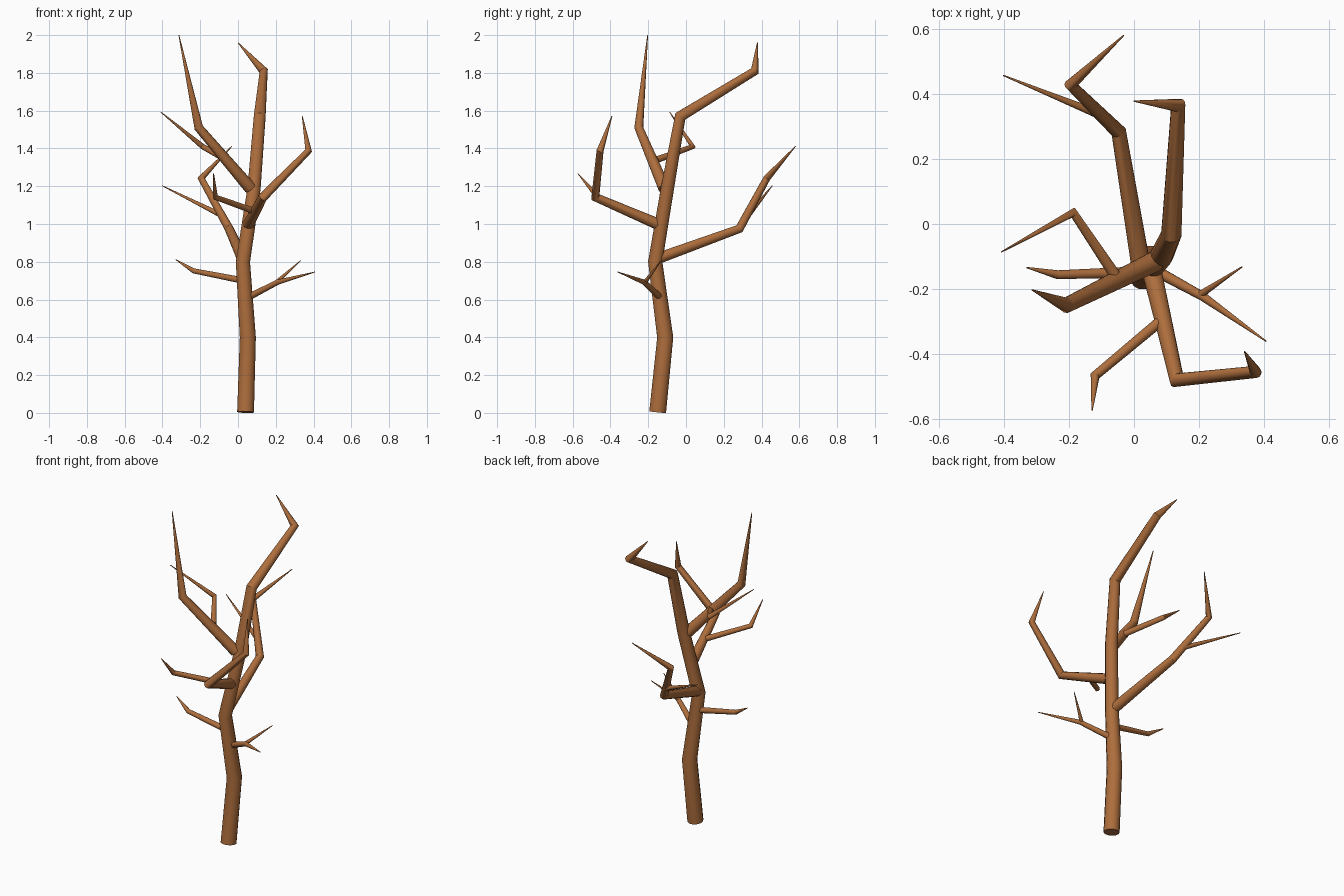
import bpy, bmesh, math
from mathutils import Vector

if "Cube" in bpy.data.objects:
    bpy.data.objects.remove(bpy.data.objects["Cube"])

SIDES = 12

bark = bpy.data.materials.new("brown bark")
bark.diffuse_color = (0.42, 0.155, 0.046, 1.0)
bark.use_nodes = True
bark.node_tree.nodes["Principled BSDF"].inputs["Base Color"].default_value = bark.diffuse_color


def limb(name, path):
    """Tapered tube through (x, y, z, radius) points, capped at both ends."""
    pts = [Vector(p[:3]) for p in path]
    dirs = [(b - a).normalized() for a, b in zip(pts, pts[1:])]
    bm = bmesh.new()
    rings = []
    side = dirs[0].orthogonal().normalized()
    for i, p in enumerate(pts):
        # each ring faces halfway between the neighbouring segments
        t = (dirs[max(i - 1, 0)] + dirs[min(i, len(dirs) - 1)]).normalized()
        side = (side - t * side.dot(t)).normalized()
        up = t.cross(side)
        r = path[i][3]
        rings.append([bm.verts.new(p + r * (side * math.cos(a) + up * math.sin(a)))
                      for a in (math.tau * k / SIDES for k in range(SIDES))])
    for lo, hi in zip(rings, rings[1:]):
        for k in range(SIDES):
            n = (k + 1) % SIDES
            bm.faces.new((lo[k], lo[n], hi[n], hi[k]))
    bm.faces.new(rings[0][::-1])
    bm.faces.new(rings[-1])
    me = bpy.data.meshes.new(name)
    bm.to_mesh(me)
    bm.free()
    me.materials.append(bark)
    ob = bpy.data.objects.new(name, me)
    bpy.context.collection.objects.link(ob)
    bpy.ops.object.select_all(action='DESELECT')
    ob.select_set(True)
    bpy.context.view_layer.objects.active = ob
    bpy.ops.object.shade_smooth_by_angle(angle=math.radians(35))


TIP = 0.002

# trunk, leaning back at the top
limb("trunk", [(.04, -.15, .004, .046), (.052, -.11, .40, .044), (.026, -.163, .80, .039),
               (.085, -.098, 1.19, .036), (.115, -.03, 1.57, .032),
               (.136, .365, 1.81, .024), (0, .378, 1.96, TIP)])

# upper left limb and its twig
limb("upper_left_branch", [(.065, -.115, 1.19, .033), (-.208, -.25, 1.51, .024),
                           (-.313, -.203, 2.0, TIP)])
limb("upper_left_twig", [(-.06, -.155, 1.34, .018), (-.187, .035, 1.41, .015),
                         (-.408, -.086, 1.592, TIP)])

# back limb and its twig
limb("back_branch", [(.028, -.17, .81, .031), (-.047, .283, .975, .024),
                     (-.195, .428, 1.242, .019), (-.032, .58, 1.412, TIP)])
limb("back_twig", [(-.085, .328, 1.045, .015), (-.402, .457, 1.203, TIP)])

# front limb and its twig
limb("front_branch", [(.056, -.15, 1.0, .031), (.132, -.48, 1.142, .025),
                      (.374, -.455, 1.388, .019), (.34, -.392, 1.572, TIP)])
limb("front_twig", [(.08, -.30, 1.07, .017), (-.12, -.467, 1.142, .015),
                    (-.129, -.573, 1.268, TIP)])

# low right branch with a forked twig
limb("low_right_branch", [(.06, -.14, .615, .018), (.21, -.222, .692, .014),
                          (.407, -.361, .746, TIP)])
limb("low_right_twig", [(.20, -.22, .688, .012), (.332, -.132, .806, TIP)])

# low left branch
limb("low_left_branch", [(.03, -.147, .70, .018), (-.235, -.156, .752, .014),
                         (-.33, -.134, .812, TIP)])
